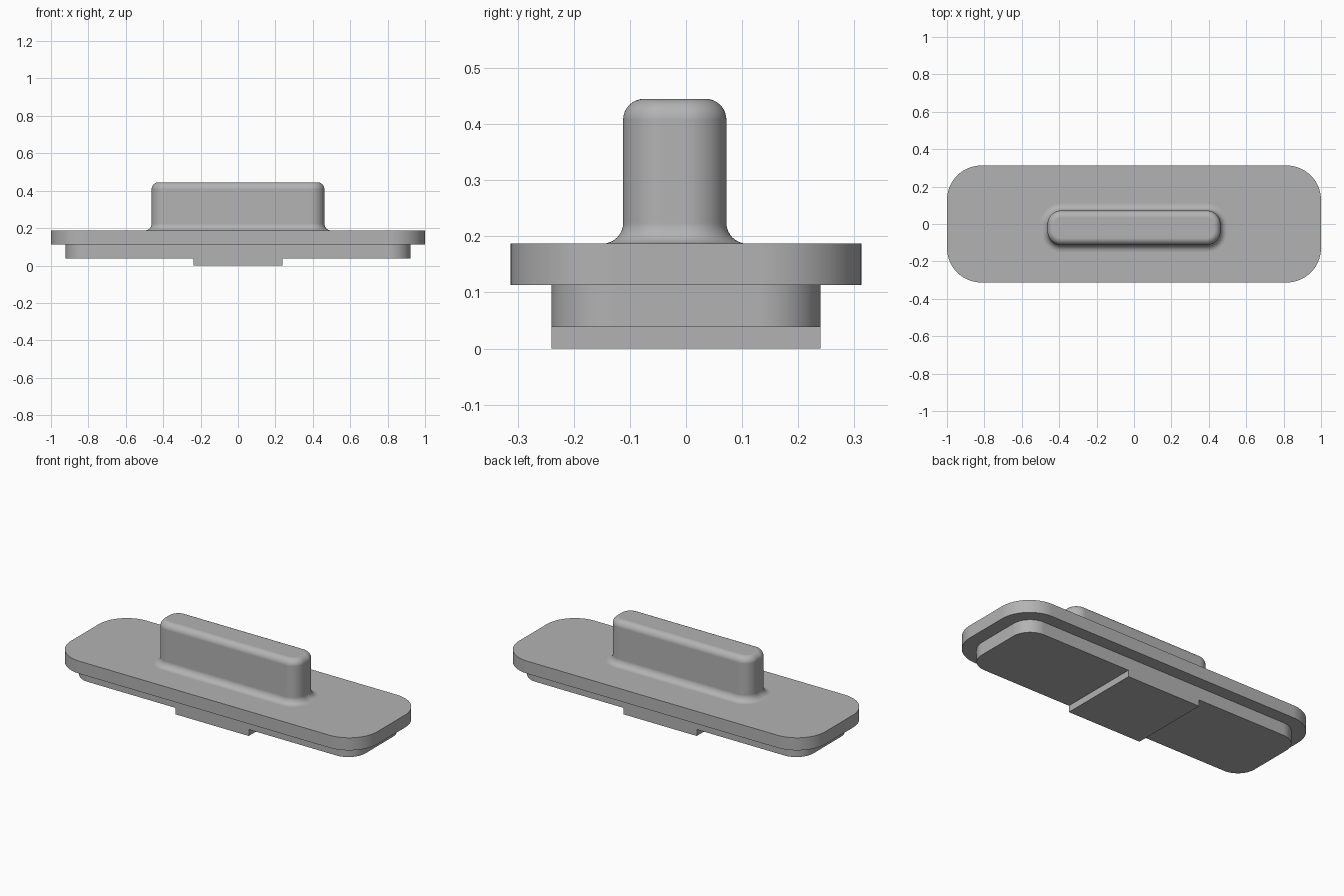
import bpy, bmesh
from math import sin, cos, pi, radians

cube = bpy.data.objects.get("Cube")
if cube:
    bpy.data.objects.remove(cube, do_unlink=True)

# Single grey finish
grey = bpy.data.materials.new("plain grey")
grey.use_nodes = True
color = (0.45, 0.45, 0.45, 1)
grey.diffuse_color = color
grey.node_tree.nodes["Principled BSDF"].inputs["Base Color"].default_value = color

STEPS = 16  # segments per rounded corner


def rounded_outline(half_x, half_y, radius, y_offset=0.0):
    """Counter-clockwise rounded rectangle."""
    points = []
    for corner, (sx, sy) in enumerate([(1, 1), (-1, 1), (-1, -1), (1, -1)]):
        for i in range(STEPS + 1):
            a = (corner + i / STEPS) * pi / 2
            points.append((sx * (half_x - radius) + radius * cos(a),
                           y_offset + sy * (half_y - radius) + radius * sin(a)))
    return points


def loft(name, half_x, half_y, radius, profile, y_offset=0.0):
    """Sweep a profile of (outward offset, height) around a rounded rectangle."""
    bm = bmesh.new()
    rings = []
    for off, z in profile:
        outline = rounded_outline(half_x + off, half_y + off, radius + off, y_offset)
        rings.append([bm.verts.new((x, y, z)) for x, y in outline])
    for low, high in zip(rings, rings[1:]):
        n = len(low)
        for i in range(n):
            j = (i + 1) % n
            bm.faces.new((low[i], low[j], high[j], high[i]))
    bm.faces.new(rings[0][::-1])
    bm.faces.new(rings[-1])
    return finish(name, bm)


def finish(name, bm):
    mesh = bpy.data.meshes.new(name)
    bm.to_mesh(mesh)
    bm.free()
    mesh.materials.append(grey)
    obj = bpy.data.objects.new(name, mesh)
    bpy.context.collection.objects.link(obj)
    bpy.ops.object.select_all(action='DESELECT')
    obj.select_set(True)
    bpy.context.view_layer.objects.active = obj
    bpy.ops.object.shade_smooth_by_angle(angle=radians(30))
    normals = obj.modifiers.new("clean shading", 'WEIGHTED_NORMAL')
    normals.keep_sharp = True
    return obj


# Heights of the stacked layers
TAB_TOP, LOWER_TOP, PLATE_TOP, GRIP_TOP = 0.038, 0.113, 0.187, 0.445

# Cover plate and the smaller plug beneath it
loft("cover_plate", 1.0, 0.313, 0.185, [(0, LOWER_TOP), (0, PLATE_TOP)])
loft("lower_plate", 0.922, 0.24, 0.112, [(0, TAB_TOP), (0, LOWER_TOP)])

# Square tab across the underside
bm = bmesh.new()
bmesh.ops.create_cube(bm, size=1)
for v in bm.verts:
    v.co = (v.co.x * 0.477, v.co.y * 0.48, (v.co.z + 0.5) * TAB_TOP)
finish("bottom_tab", bm)

# Upright grip with a filleted foot and a rounded top edge
R = 0.037
arc = [i / 8 * pi / 2 for i in range(9)]
foot = [(R * (1 - sin(a)), PLATE_TOP + R * (1 - cos(a))) for a in arc]
crown = [(R * (cos(a) - 1), GRIP_TOP - R + R * sin(a)) for a in arc]
loft("grip", 0.462, 0.092, 0.073, foot + crown, y_offset=-0.02)
